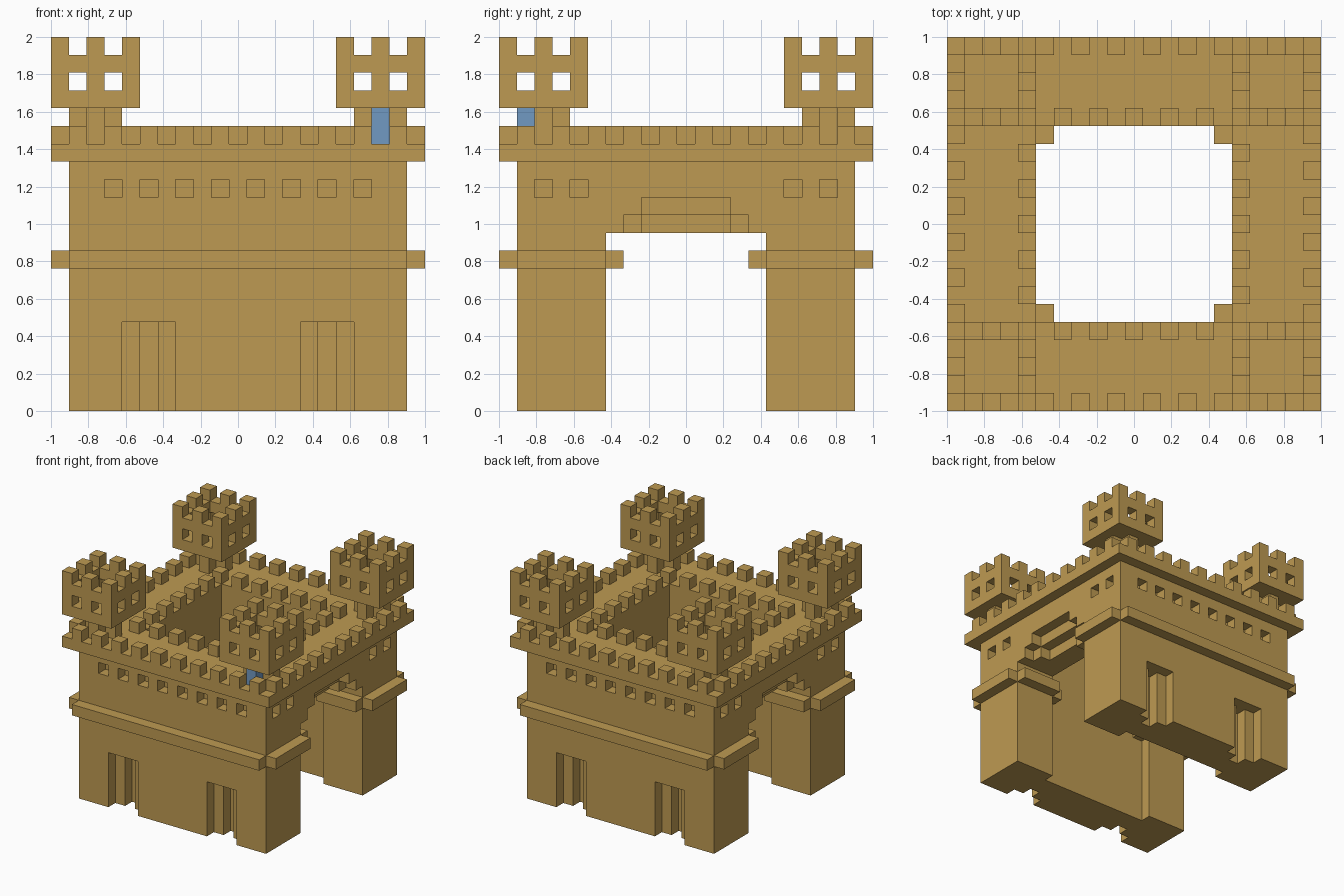
import bpy
import bmesh
from itertools import product

cube = bpy.data.objects.get("Cube")
if cube:
    bpy.data.objects.remove(cube, do_unlink=True)

N = 21            # blocks along each side
U = 2.0 / N       # size of one block


def material(name, rgb):
    m = bpy.data.materials.new(name)
    m.use_nodes = True
    m.diffuse_color = (*rgb, 1)
    m.node_tree.nodes["Principled BSDF"].inputs["Base Color"].default_value = (*rgb, 1)
    return m


STONE = material("sandstone", (0.515, 0.323, 0.084))
BLUE = material("blue_panel", (0.165, 0.32, 0.54))


def box(x0, x1, y0, y1, z0, z1):
    """Set of grid blocks filling a box."""
    return set(product(range(x0, x1), range(y0, y1), range(z0, z1)))


def flip_x(cells):
    return {(N - 1 - x, y, z) for x, y, z in cells}


def flip_y(cells):
    return {(x, N - 1 - y, z) for x, y, z in cells}


def swap(cells):
    return {(y, x, z) for x, y, z in cells}


def both_x(cells):
    return cells | flip_x(cells)


def both_y(cells):
    return cells | flip_y(cells)


def build(name, cells, mat=STONE):
    """Skin a set of blocks with flat outer faces and merge coplanar ones."""
    bm = bmesh.new()
    verts = {}

    def vert(p):
        if p not in verts:
            verts[p] = bm.verts.new((p[0] * U - 1, p[1] * U - 1, p[2] * U))
        return verts[p]

    for c in cells:
        for axis in range(3):
            for side in (0, 1):
                near = list(c)
                near[axis] += 1 if side else -1
                if tuple(near) in cells:
                    continue
                ring = []
                for a, b in ((0, 0), (1, 0), (1, 1), (0, 1)):
                    p = list(c)
                    p[axis] += side
                    p[(axis + 1) % 3] += a
                    p[(axis + 2) % 3] += b
                    ring.append(vert(tuple(p)))
                bm.faces.new(ring if side else ring[::-1])
    bmesh.ops.dissolve_limit(bm, angle_limit=0.01, verts=bm.verts[:], edges=bm.edges[:])
    bmesh.ops.triangulate(bm, faces=[f for f in bm.faces if len(f.verts) > 4])
    me = bpy.data.meshes.new(name)
    bm.to_mesh(me)
    bm.free()
    me.materials.append(mat)
    ob = bpy.data.objects.new(name, me)
    bpy.context.scene.collection.objects.link(ob)
    return ob


# Front and back walls: small windows and stepped niches at the ground
front_wall = box(1, 20, 1, 5, 0, 14)
for x in range(3, 18, 2):
    front_wall -= box(x, x + 1, 1, 2, 12, 13)
front_wall -= both_x(box(4, 7, 1, 2, 0, 5) | box(5, 6, 1, 3, 0, 5))
# The end windows of the gate sides fall on the corners of these walls
front_wall -= both_x(box(1, 2, 2, 3, 12, 13) | box(1, 2, 4, 5, 12, 13))
build("front_wall", front_wall)
build("back_wall", flip_y(front_wall))

# Gate walls: wide opening under a stepped, recessed arch
gate_wall = box(1, 5, 5, 16, 0, 14)
gate_wall -= box(1, 5, 6, 15, 0, 10)
gate_wall -= box(1, 2, 7, 14, 10, 11) | box(1, 2, 8, 13, 11, 12) | box(1, 3, 8, 13, 10, 11)
build("right_gate_wall", gate_wall)
build("left_gate_wall", flip_x(gate_wall))

# Ledges: straight along front and back, wrapped around each gate pier
front_ledge = box(1, 20, 0, 1, 8, 9)
build("front_ledge", front_ledge)
build("back_ledge", flip_y(front_ledge))
pier_ledge = box(0, 1, 1, 6, 8, 9) | box(1, 5, 6, 7, 8, 9) | box(5, 6, 5, 6, 8, 9)
for name, cells in (("right", pier_ledge), ("left", flip_x(pier_ledge))):
    build(name + "_front_pier_ledge", cells)
    build(name + "_back_pier_ledge", flip_y(cells))

# Walkway around the courtyard
build("walkway", box(0, 21, 0, 21, 14, 15) - box(5, 16, 5, 16, 14, 15))

# Battlements: outer row on odd blocks, inner row on even blocks
outer, inner = set(), set()
for i in range(1, 20, 2):
    outer |= box(i, i + 1, 0, 1, 15, 16)
for i in range(4, 17, 2):
    inner |= box(i, i + 1, 4, 5, 15, 16)
build("outer_battlements", both_y(outer) | both_x(swap(outer)))
build("inner_battlements", both_y(inner) | both_x(swap(inner)))

# Corner turrets: cross-shaped shaft and hollow lookout with windows
shaft = box(1, 4, 2, 3, 15, 17) | box(2, 3, 1, 4, 15, 17)
front_arm = box(2, 3, 1, 2, 15, 17)
lookout = box(0, 5, 0, 5, 17, 21) - box(1, 4, 1, 4, 18, 21)
for i in (1, 3):
    for z in (18, 20):
        slot = box(i, i + 1, 0, 5, z, z + 1)
        lookout -= slot | swap(slot)

for sx, sy in product((0, 1), (0, 1)):
    def place(cells):
        cells = flip_x(cells) if sx else cells
        return flip_y(cells) if sy else cells
    name = ("left" if sx else "right") + ("_back" if sy else "_front")
    has_panel = sx and not sy
    build(name + "_turret_shaft", place(shaft - front_arm if has_panel else shaft))
    if has_panel:
        build(name + "_turret_door", place(front_arm), BLUE)
    build(name + "_turret_lookout", place(lookout))
